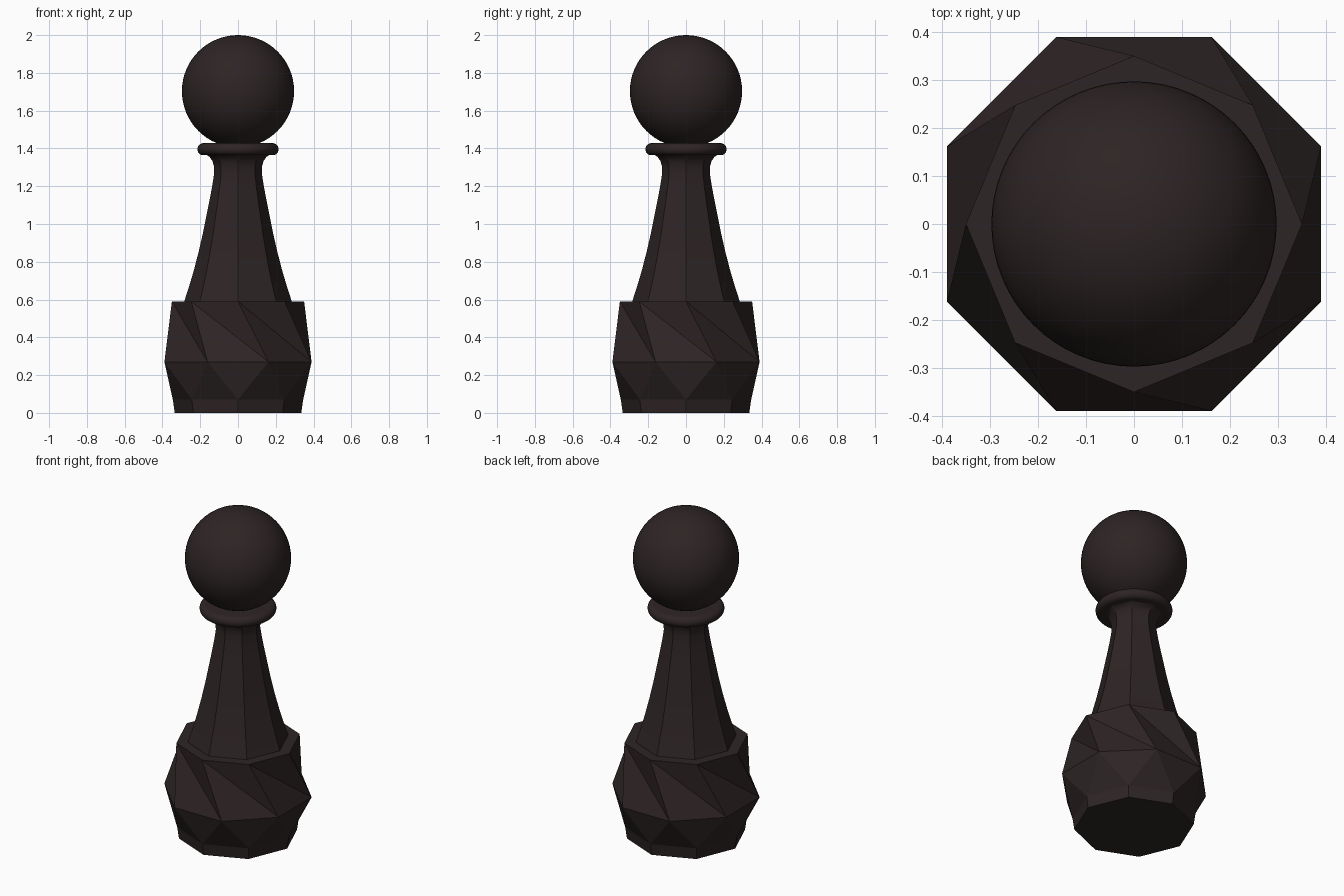
import bpy, bmesh
from math import sin, cos, pi, radians

if "Cube" in bpy.data.objects:
    bpy.data.objects.remove(bpy.data.objects["Cube"])

dark = bpy.data.materials.new("dark brown")
dark.diffuse_color = (0.027, 0.018, 0.018, 1)
dark.use_nodes = True
dark.node_tree.nodes["Principled BSDF"].inputs["Base Color"].default_value = dark.diffuse_color


def ring(bm, r, z, sides, offset=0.0):
    return [bm.verts.new((r * cos(offset + 2 * pi * i / sides),
                          r * sin(offset + 2 * pi * i / sides), z)) for i in range(sides)]


def bridge(bm, a, b):
    n = len(a)
    for i in range(n):
        bm.faces.new((a[i], a[(i + 1) % n], b[(i + 1) % n], b[i]))


def finish(bm, name, smooth):
    bmesh.ops.recalc_face_normals(bm, faces=bm.faces)
    if smooth:
        for f in bm.faces:
            f.smooth = True
        for e in bm.edges:
            e.smooth = len(e.link_faces) == 2 and e.calc_face_angle(0) < radians(32)
    mesh = bpy.data.meshes.new(name)
    bm.to_mesh(mesh)
    bm.free()
    mesh.materials.append(dark)
    obj = bpy.data.objects.new(name, mesh)
    bpy.context.collection.objects.link(obj)
    return obj


def lathe(name, profile, sides):
    bm = bmesh.new()
    rings = [ring(bm, r, z, sides) for r, z in profile]
    for a, b in zip(rings, rings[1:]):
        bridge(bm, a, b)
    bm.faces.new(rings[0][::-1])
    bm.faces.new(rings[-1])
    return finish(bm, name, True)


# Faceted base: plinth, triangle band, then twisted triangle band
bm = bmesh.new()
foot = ring(bm, 0.335, 0, 8)
low = ring(bm, 0.345, 0.07, 8)
mid = ring(bm, 0.4216, 0.27, 8, pi / 8)
top = ring(bm, 0.35, 0.59, 8)
bridge(bm, foot, low)
for i in range(8):
    j = (i + 1) % 8
    bm.faces.new((low[i], low[j], mid[i]))
    bm.faces.new((low[j], mid[j], mid[i]))
    bm.faces.new((mid[i], mid[j], top[i]))
    bm.faces.new((mid[j], top[j], top[i]))
bm.faces.new(foot[::-1])
bm.faces.new(top)
finish(bm, "faceted_base", False)

# Eight-sided shaft flaring into the collar
lathe("shaft", [(0.288, 0.58), (0.262, 0.66), (0.235, 0.75), (0.209, 0.85), (0.186, 0.95),
                (0.166, 1.05), (0.148, 1.14), (0.135, 1.21), (0.126, 1.27), (0.127, 1.305),
                (0.136, 1.335), (0.152, 1.357), (0.175, 1.37), (0.175, 1.40)], 8)

# Round collar with a half-round rim
rim = [(0.183 + 0.032 * cos(t * pi / 12), 1.396 + 0.032 * sin(t * pi / 12))
       for t in range(-6, 7)]
lathe("collar", rim, 64)

# Ball head
bm = bmesh.new()
bmesh.ops.create_uvsphere(bm, u_segments=64, v_segments=32, radius=0.297)
bmesh.ops.translate(bm, verts=bm.verts, vec=(0, 0, 1.703))
finish(bm, "ball_head", True)
